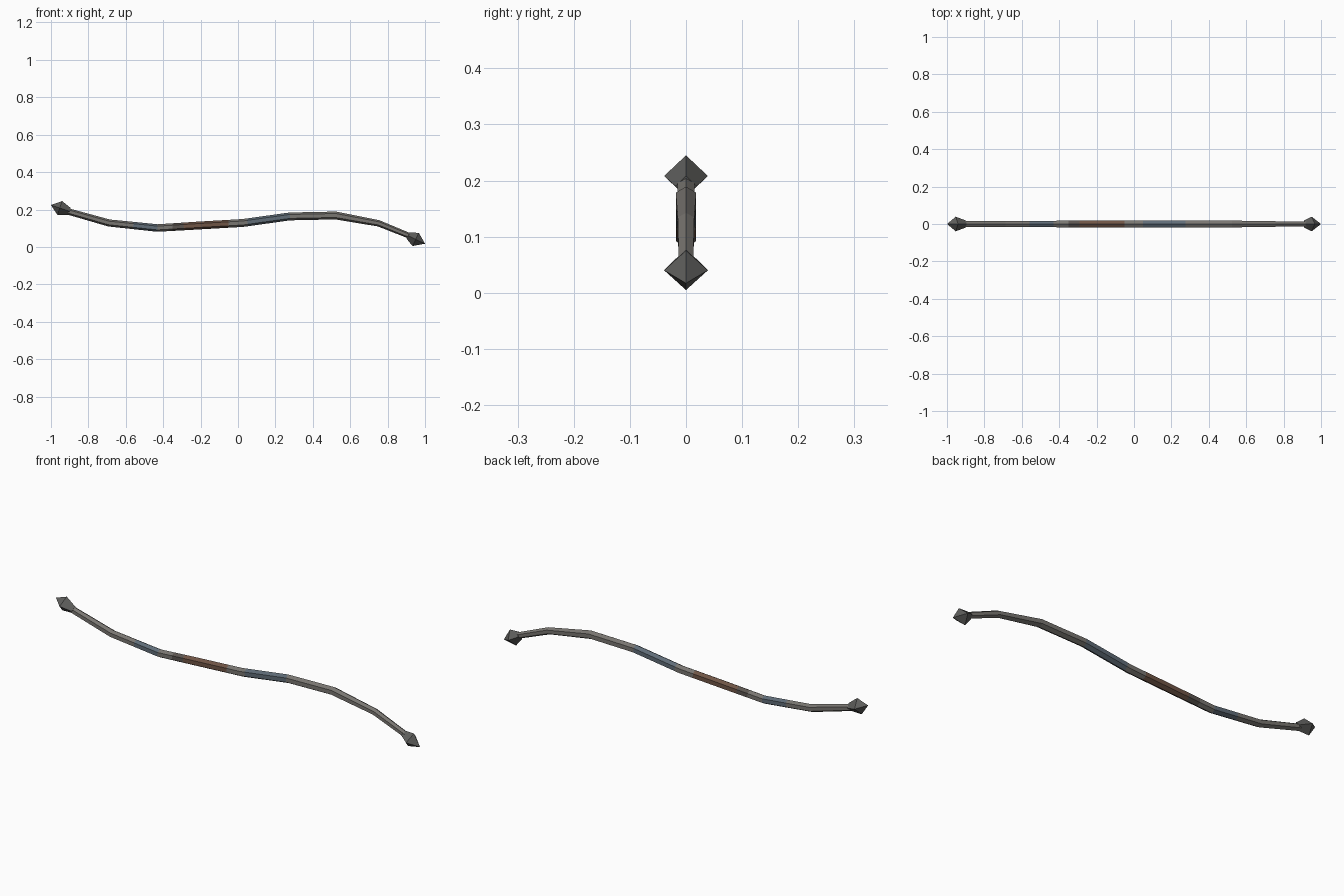
import bpy, bmesh, math
from mathutils import Vector

if "Cube" in bpy.data.objects:
    bpy.data.objects.remove(bpy.data.objects["Cube"])


def material(name, rgb):
    m = bpy.data.materials.new(name)
    m.diffuse_color = (*rgb, 1)
    m.use_nodes = True
    m.node_tree.nodes["Principled BSDF"].inputs["Base Color"].default_value = m.diffuse_color
    return m


GREY = material("worn grey", (0.19, 0.18, 0.165))
DARK = material("dark iron", (0.11, 0.11, 0.105))
BLUE = material("blue grey wrap", (0.115, 0.15, 0.185))
BROWN = material("rust brown grip", (0.16, 0.09, 0.06))
DUSK = material("dark brown band", (0.105, 0.09, 0.08))


def tube(name, rings, sides, mats, face_mats):
    """Loft (x, z, radius) rings along a path lying in the xz plane."""
    bm = bmesh.new()
    pts = [Vector((x, 0, z)) for x, z, r in rings]
    loops = []
    for i, p in enumerate(pts):
        t = (pts[min(i + 1, len(pts) - 1)] - pts[max(i - 1, 0)]).normalized()
        n = Vector((-t.z, 0, t.x))
        r = rings[i][2]
        if r == 0:
            loops.append([bm.verts.new(p)] * sides)
            continue
        loops.append([bm.verts.new(p + n * r * math.cos(a) + Vector((0, r * math.sin(a), 0)))
                      for a in (2 * math.pi * k / sides for k in range(sides))])
    for i in range(len(loops) - 1):
        for k in range(sides):
            j = (k + 1) % sides
            quad = [loops[i][k], loops[i][j], loops[i + 1][j], loops[i + 1][k]]
            f = bm.faces.new(list(dict.fromkeys(quad)))
            f.material_index = face_mats[i]
    bmesh.ops.holes_fill(bm, edges=[e for e in bm.edges if e.is_boundary])
    bmesh.ops.recalc_face_normals(bm, faces=bm.faces)
    me = bpy.data.meshes.new(name)
    bm.to_mesh(me)
    bm.free()
    for m in mats:
        me.materials.append(m)
    ob = bpy.data.objects.new(name, me)
    bpy.context.collection.objects.link(ob)
    return ob


# Curved shaft: bends of the path, then extra rings where the colour changes
bends = [(-0.91, 0.19, 0.017), (-0.69, 0.128, 0.019), (-0.43, 0.101, 0.020),
         (-0.2, 0.115, 0.021), (0.026, 0.128, 0.021), (0.277, 0.163, 0.021),
         (0.522, 0.168, 0.021), (0.752, 0.126, 0.017), (0.92, 0.058, 0.015)]
cuts = [-0.56, -0.35, -0.29, -0.05, 0.05]


def on_path(x):
    for a, b in zip(bends, bends[1:]):
        if a[0] <= x <= b[0]:
            t = (x - a[0]) / (b[0] - a[0])
            return tuple(u + (v - u) * t for u, v in zip(a, b))


shaft = sorted(bends + [on_path(x) for x in cuts])


def shaft_colour(x):
    if -0.56 < x < -0.43 or 0.05 < x < 0.277:
        return 1
    if -0.35 < x < -0.29:
        return 3
    return 2 if -0.29 < x < -0.05 else 0


tube("shaft", shaft, 6, [GREY, BLUE, BROWN, DUSK],
     [shaft_colour((a[0] + b[0]) / 2) for a, b in zip(shaft, shaft[1:])])

# Four-sided pointed end caps
tube("left_end_cap", [(-0.9, 0.19, 0.019), (-0.953, 0.208, 0.039), (-1.0, 0.224, 0)],
     4, [DARK], [0, 0])
tube("right_end_cap", [(0.91, 0.06, 0.019), (0.95, 0.04, 0.039), (1.0, 0.017, 0)],
     4, [DARK], [0, 0])
